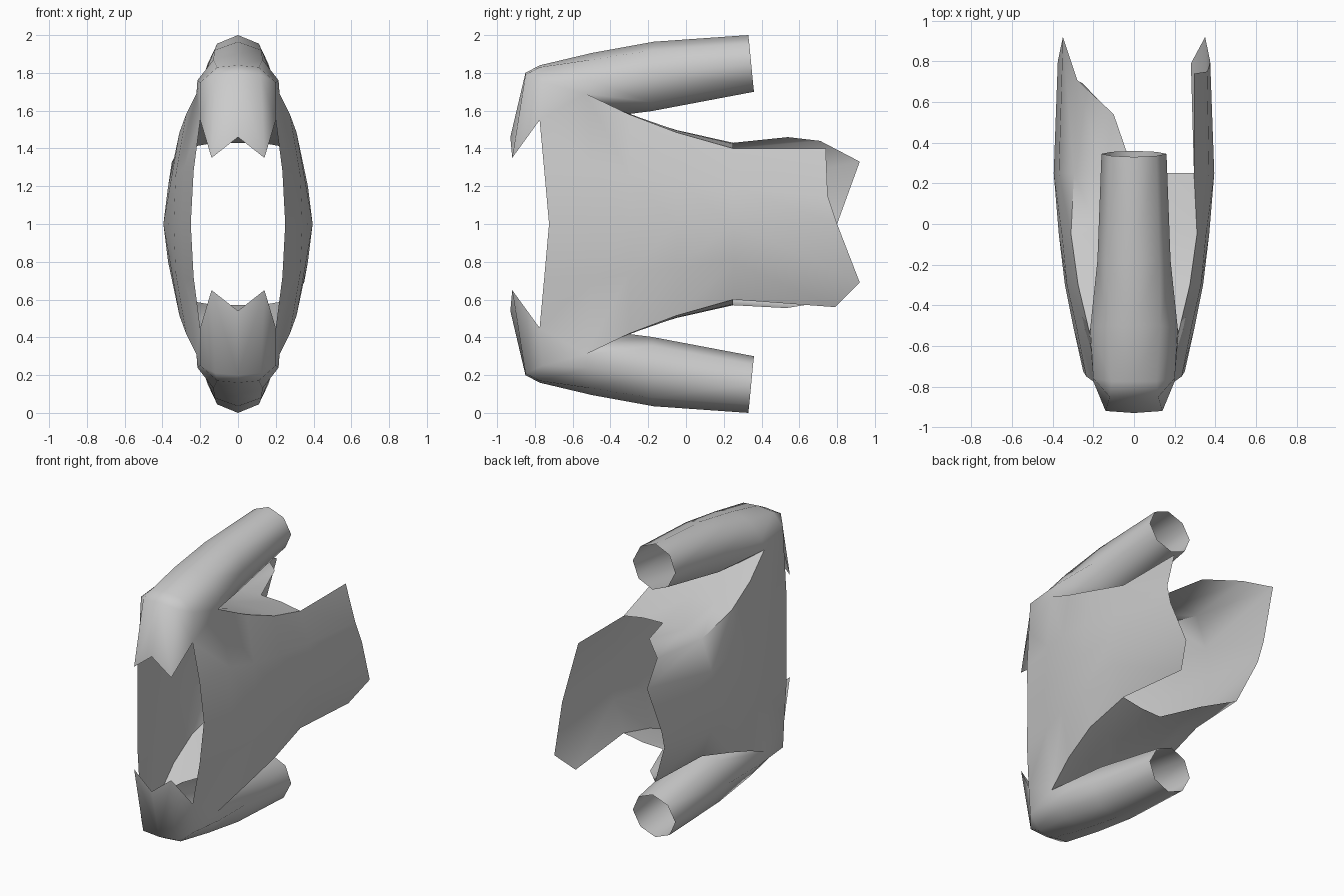
import bpy, bmesh, math
from mathutils import Vector

if "Cube" in bpy.data.objects:
    bpy.data.objects.remove(bpy.data.objects["Cube"])

bm = bmesh.new()


def add_face(points, flip=(1, 1)):
    """One face; heights are measured from the mid plane z = 1."""
    bm.faces.new([bm.verts.new(Vector((p[0] * flip[0], p[1], 1 + p[2] * flip[1]))) for p in points])


def loft(rows, flip=(1, 1)):
    """Quads between neighbouring rows, triangles where two points coincide."""
    for a, b in zip(rows, rows[1:]):
        for i in range(len(a) - 1):
            corners = []
            for p in (a[i], a[i + 1], b[i + 1], b[i]):
                if p not in corners:
                    corners.append(p)
            if len(corners) > 2:
                add_face(corners, flip)


# armpit crease, shared by sleeve and torso
K0, K1, K2 = (0, -.32, .58), (.13, -.42, .63), (.22, -.53, .69)

# torso quarter: rows from under the arm round to the side, running backwards
torso = [
    [K0, (0, -.2, .545), (0, -.05, .497), (0, .25, .43)],
    [K1, (.15, -.25, .565), (.17, -.05, .495), (.15, .25, .425)],
    [K2, (.275, -.3, .58), (.31, -.05, .485), (.295, .25, .40)],
    [(.285, -.5, .30), (.33, -.3, .26), (.355, -.05, .23), (.37, .25, .20)],
    [(.30, -.5, 0), (.34, -.3, 0), (.37, -.05, 0), (.395, .25, 0)],
]

# neck opening edge and shoulder
F3, F2 = (.20, -.76, .75), (.20, -.775, .55)
neck = [F2, (.235, -.75, .28), (.25, -.725, 0)]
S0, S1 = (0, -.775, .84), (.11, -.775, .83)
T0, T1 = (0, -.85, .80), (.12, -.85, .79)
B0, B1 = (0, -.93, .46), (.14, -.92, .35)

# sleeve rings (upper half starts at the shoulder, lower half at the armpit)
P = [(0, -.5, .905), (.13, -.5, .87), (.215, -.51, .76)]
Q = [(0, -.17, .965), (.125, -.18, .92), (.18, -.18, .79), (.12, -.18, .645), (0, -.18, .598)]
cuff = [(0, .33, 1.0), (.11, .335, .955), (.16, .345, .85), (.11, .355, .745), (0, .36, .70)]

for sx in (1, -1):
    for sz in (1, -1):
        f = (sx, sz)
        loft(torso, f)
        # side panel up to the neck edge
        loft([neck, [r[0] for r in torso[2:]]], f)
        add_face([F3, F2, K2], f)
        add_face([F3, K2, P[2]], f)
        # sleeve
        loft([[S0, S1, F3], P, Q[:3]], f)
        loft([Q, cuff], f)
        add_face([P[2], K2, Q[3], Q[2]], f)
        add_face([K2, K1, Q[3]], f)
        add_face([K1, K0, Q[4], Q[3]], f)
        # pointed collar flap
        loft([[S0, S1], [T0, T1], [B0, B1]], f)
        add_face([S1, F3, T1], f)
        add_face([T1, F3, F2, B1], f)

# torn hem: continue the torso's rear edge
edge = [r[-1] for r in torso]
loop = edge + [(x, y, -z) for x, y, z in edge[-2::-1]]
left_loop = [(-x, y, z) for x, y, z in loop]
right_hem = [(.295, .74, .40), (.36, .75, .15), (.375, .80, 0), (.35, .92, -.31), (.28, .79, -.44)]
left_hem = [left_loop[0], (-.10, .54, .46), (-.28, .71, .44), (-.35, .92, .33), (-.375, .80, 0),
            (-.365, .755, -.13), (-.25, .69, -.42), (-.10, .53, -.445), left_loop[-1]]
loft([loop[2:7], right_hem])
loft([left_loop, left_hem])

# weld into one cloth surface
bmesh.ops.remove_doubles(bm, verts=bm.verts[:], dist=.0005)
bmesh.ops.recalc_face_normals(bm, faces=bm.faces[:])
mesh = bpy.data.meshes.new("torn_shirt")
bm.to_mesh(mesh)
bm.free()

cloth = bpy.data.materials.new("light grey cloth")
cloth.diffuse_color = (.6, .6, .6, 1)
cloth.use_nodes = True
cloth.node_tree.nodes["Principled BSDF"].inputs["Base Color"].default_value = cloth.diffuse_color
mesh.materials.append(cloth)
shirt = bpy.data.objects.new("torn_shirt", mesh)
bpy.context.collection.objects.link(shirt)
bpy.context.view_layer.objects.active = shirt
shirt.select_set(True)
bpy.ops.object.shade_smooth_by_angle(angle=math.radians(60))
